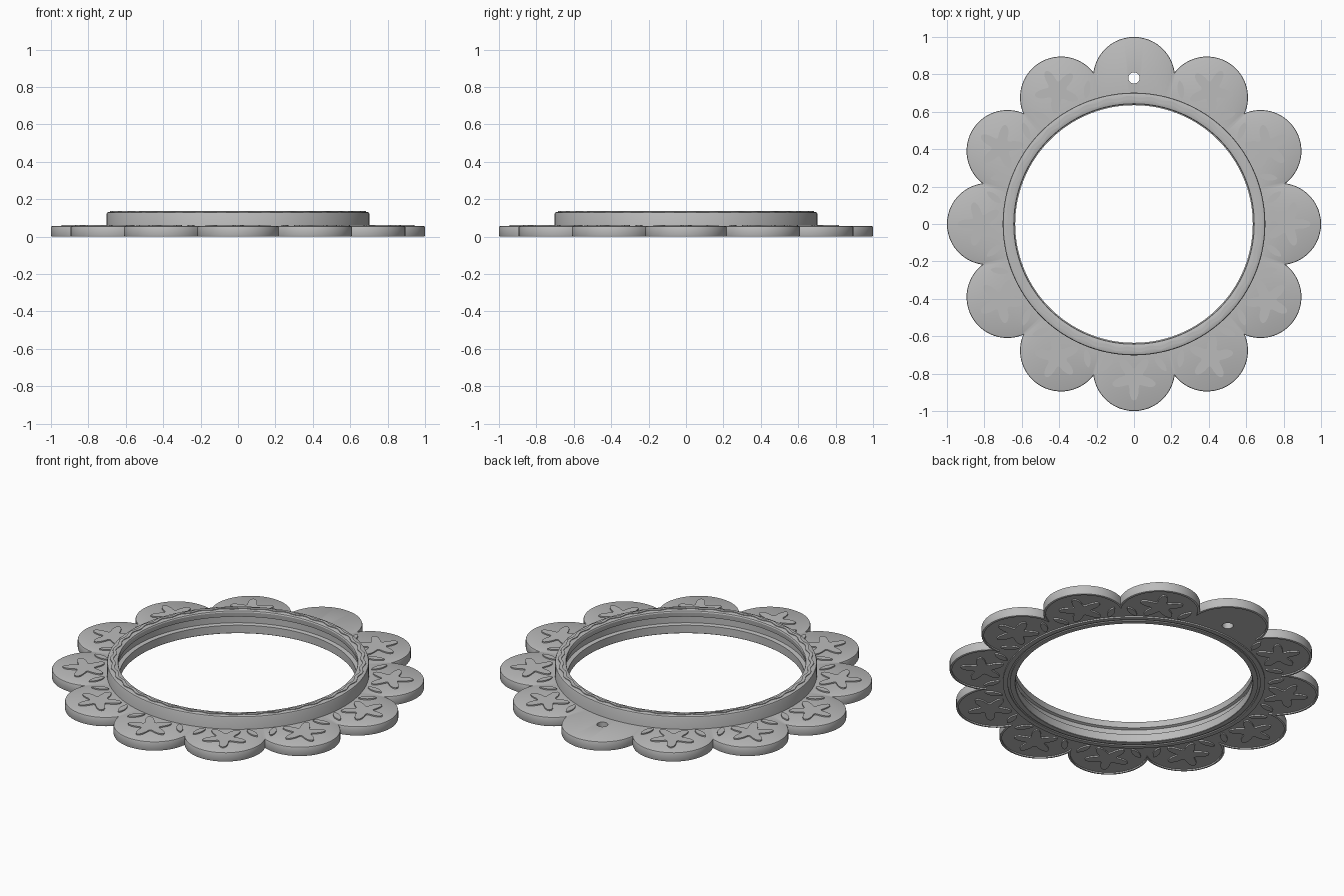
import bpy, bmesh
from math import pi, sin, cos, tau, sqrt, atan2, radians

PETALS = 12
HOLE_PETAL = 3          # petal on the +y side, left plain with a hanging hole
CENTRE = 0.781          # distance of petal centres from the middle
PETAL_R = 0.219
ARC = 24                # points per petal

cube = bpy.data.objects.get("Cube")
if cube:
    bpy.data.objects.remove(cube, do_unlink=True)

grey = bpy.data.materials.new("plain grey")
grey.use_nodes = True
colour = (0.5, 0.5, 0.5, 1)
grey.diffuse_color = colour
grey.node_tree.nodes["Principled BSDF"].inputs["Base Color"].default_value = colour


def finish(bm, name):
    bmesh.ops.recalc_face_normals(bm, faces=bm.faces)
    mesh = bpy.data.meshes.new(name)
    bm.to_mesh(mesh)
    bm.free()
    mesh.materials.append(grey)
    obj = bpy.data.objects.new(name, mesh)
    bpy.context.collection.objects.link(obj)
    return obj


def smooth(obj):
    bpy.ops.object.select_all(action='DESELECT')
    obj.select_set(True)
    bpy.context.view_layer.objects.active = obj
    bpy.ops.object.shade_smooth_by_angle(angle=radians(30))


def scallop(radius):
    """Outline of overlapping round petals."""
    half = pi / PETALS
    d = CENTRE * cos(half) + sqrt(radius ** 2 - (CENTRE * sin(half)) ** 2)
    end = atan2(d * sin(half), d * cos(half) - CENTRE)
    pts = []
    for k in range(PETALS):
        turn = k * tau / PETALS
        for i in range(ARC):
            a = turn + end * (2 * i / ARC - 1)
            pts.append((CENTRE * cos(turn) + radius * cos(a),
                        CENTRE * sin(turn) + radius * sin(a)))
    return pts


def ring(radius, wave=0, waves=36):
    """Circle with the same point count, optionally wavy."""
    n = PETALS * ARC
    start = -pi / PETALS
    pts = []
    for i in range(n):
        a = start + tau * i / n
        r = radius + wave * sin(waves * a)
        pts.append((r * cos(a), r * sin(a)))
    return pts


def loft(name, sections):
    """Join (outline, height) sections into a closed ring-shaped solid."""
    bm = bmesh.new()
    loops = [[bm.verts.new((x, y, z)) for x, y in pts] for pts, z in sections]
    for a, b in zip(loops, loops[1:] + loops[:1]):
        for i in range(len(a)):
            j = (i + 1) % len(a)
            bm.faces.new((a[i], a[j], b[j], b[i]))
    return finish(bm, name)


def prism(bm, pts, z0, z1):
    low = [bm.verts.new((x, y, z0)) for x, y in pts]
    high = [bm.verts.new((x, y, z1)) for x, y in pts]
    bm.faces.new(low[::-1])
    bm.faces.new(high)
    for i in range(len(pts)):
        j = (i + 1) % len(pts)
        bm.faces.new((low[i], low[j], high[j], high[i]))


def star_points(turn):
    """Rounded five-armed star on one petal."""
    pts = []
    for i in range(60):
        t = tau * i / 60
        r = 0.05 + 0.072 * ((1 + cos(5 * t)) / 2) ** 1.3
        pts.append((0.822 * cos(turn) + r * cos(t + turn),
                    0.822 * sin(turn) + r * sin(t + turn)))
    return pts


def leaf_points(turn, side):
    """Slim leaf leaning toward the notch beside a petal."""
    notch = turn + side * pi / PETALS
    a, b = notch - side * radians(6), notch - side * radians(2.6)
    x0, y0, x1, y1 = 0.718 * cos(a), 0.718 * sin(a), 0.805 * cos(b), 0.805 * sin(b)
    dx, dy = (x1 - x0) / 2, (y1 - y0) / 2
    pts = []
    for i in range(20):
        t = tau * i / 20
        u, v = cos(t), 0.36 * sin(t) * abs(sin(t)) ** 0.5
        pts.append(((x0 + x1) / 2 + dx * u - dy * v,
                    (y0 + y1) / 2 + dy * u + dx * v))
    return pts


def relief(name, z0, z1):
    bm = bmesh.new()
    for k in range(PETALS):
        if k == HOLE_PETAL:
            continue
        turn = k * tau / PETALS
        prism(bm, star_points(turn), z0, z1)
        for side in (-1, 1):
            prism(bm, leaf_points(turn, side), z0, z1)
    return finish(bm, name)


# Petal plate: rounded edge, shallow recess underneath
plate = loft("petal_plate", [
    (ring(0.68), 0.008),
    (scallop(0.206), 0.008),
    (scallop(0.206), 0.0),
    (scallop(0.213), 0.0),
    (scallop(0.217), 0.002),
    (scallop(PETAL_R), 0.007),
    (scallop(PETAL_R), 0.049),
    (scallop(0.217), 0.054),
    (scallop(0.213), 0.056),
    (ring(0.68), 0.056),
])

# Hanging hole
bpy.ops.mesh.primitive_cylinder_add(vertices=32, radius=0.03, depth=0.4,
                                    location=(0, CENTRE, 0))
cutter = bpy.context.object
cutter.name = "hole_cutter"
cutter.hide_render = True
cut = plate.modifiers.new("hole", 'BOOLEAN')
cut.operation = 'DIFFERENCE'
cut.solver = 'EXACT'
cut.object = cutter
bpy.ops.object.select_all(action='DESELECT')
plate.select_set(True)
bpy.context.view_layer.objects.active = plate
bpy.ops.object.modifier_apply(modifier=cut.name)
bpy.data.objects.remove(cutter, do_unlink=True)
smooth(plate)

# Raised collar with an inner groove and a lower lip
collar_profile = [
    (0.635, 0.002), (0.635, 0.048), (0.658, 0.052), (0.658, 0.088),
    (0.644, 0.094), (0.640, 0.122), (0.643, 0.129), (0.650, 0.132),
    (0.692, 0.132), (0.699, 0.129), (0.702, 0.122), (0.702, 0.0),
    (0.676, 0.0), (0.676, 0.006), (0.664, 0.006), (0.664, 0.0), (0.637, 0.0),
]
smooth(loft("collar", [(ring(r), z) for r, z in collar_profile]))

# Wavy band on top of the collar
smooth(loft("wavy_band", [
    (ring(0.662, 0.006), 0.128), (ring(0.662, 0.006), 0.136),
    (ring(0.680, 0.006), 0.136), (ring(0.680, 0.006), 0.128),
]))

# Stars and leaves on both faces
smooth(relief("top_relief", 0.05, 0.063))
smooth(relief("bottom_relief", 0.0, 0.012))
